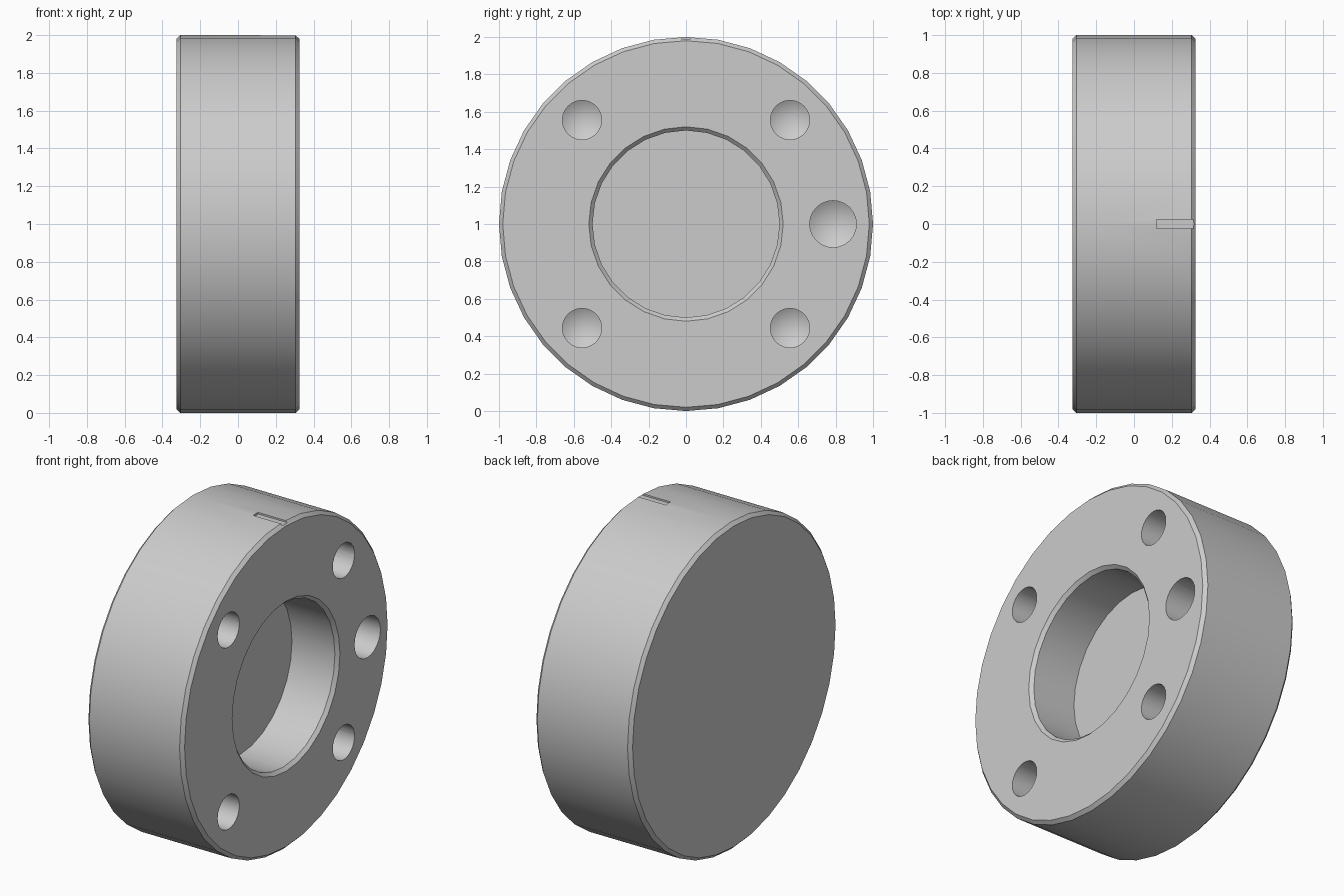
import bpy
import bmesh
from math import cos, sin, pi, tan, radians

if "Cube" in bpy.data.objects:
    bpy.data.objects.remove(bpy.data.objects["Cube"], do_unlink=True)

HALF = 0.325      # half thickness along x
CHAMFER = 0.02

steel = bpy.data.materials.new("plain_grey")
steel.use_nodes = True
GREY = (0.6, 0.6, 0.6, 1)
steel.diffuse_color = GREY
steel.node_tree.nodes["Principled BSDF"].inputs["Base Color"].default_value = GREY


def add_object(name, bm):
    bmesh.ops.recalc_face_normals(bm, faces=bm.faces)
    mesh = bpy.data.meshes.new(name)
    bm.to_mesh(mesh)
    bm.free()
    mesh.materials.append(steel)
    obj = bpy.data.objects.new(name, mesh)
    bpy.context.collection.objects.link(obj)
    return obj


def turned(name, profile, sides, y=0, z=1):
    """Solid turned about the x direction from (x, radius) points."""
    bm = bmesh.new()
    rings = []
    for x, r in profile:
        count = sides if r else 1
        rings.append([bm.verts.new((x, y + r * sin(2 * pi * i / sides),
                                    z + r * cos(2 * pi * i / sides)))
                      for i in range(count)])
    for a, b in zip(rings, rings[1:]):
        for i in range(sides):
            j = (i + 1) % sides
            if len(a) == 1:
                bm.faces.new((a[0], b[i], b[j]))
            else:
                bm.faces.new((a[i], a[j], b[j], b[i]))
    for ring in (rings[0], rings[-1]):
        if len(ring) > 1:
            bm.faces.new(ring)
    return add_object(name, bm)


def drill(name, y, z, radius, depth):
    """Drill shape: straight hole with a conical tip."""
    floor = HALF - depth
    tip = floor - radius * tan(radians(31))
    return turned(name, [(tip, 0), (floor, radius), (HALF + 0.1, radius)], 24, y, z)


# Chamfered disc body
body = turned("ring_body", [(-HALF, 1 - CHAMFER), (-HALF + CHAMFER, 1),
                            (HALF - CHAMFER, 1), (HALF, 1 - CHAMFER)], 36)

# Blind centre bore with chamfered mouth
cutters = [turned("bore_cutter", [(HALF - 0.31, 0.5), (HALF - CHAMFER, 0.5),
                                  (HALF, 0.52), (HALF + 0.1, 0.62)], 28)]

# Four small holes and one larger hole
for sy in (-1, 1):
    for sz in (-1, 1):
        cutters.append(drill("small_hole_cutter", sy * 0.556, 1 + sz * 0.556, 0.105, 0.3))
cutters.append(drill("large_hole_cutter", 0.786, 1, 0.125, 0.3))

# Shallow index groove on top
bm = bmesh.new()
bmesh.ops.create_cube(bm, size=1)
for v in bm.verts:
    v.co = (0.12 if v.co.x < 0 else 0.4, v.co.y * 0.048, 1.988 if v.co.z < 0 else 2.1)
cutters.append(add_object("groove_cutter", bm))

# Cut everything out of the body
bpy.ops.object.select_all(action='DESELECT')
bpy.context.view_layer.objects.active = body
body.select_set(True)
for cutter in cutters:
    cutter.hide_render = True
    mod = body.modifiers.new(cutter.name, 'BOOLEAN')
    mod.operation = 'DIFFERENCE'
    mod.solver = 'EXACT'
    mod.object = cutter
    bpy.ops.object.modifier_apply(modifier=mod.name)
for cutter in cutters:
    bpy.data.objects.remove(cutter, do_unlink=True)

bpy.ops.object.shade_smooth_by_angle(angle=radians(30))
